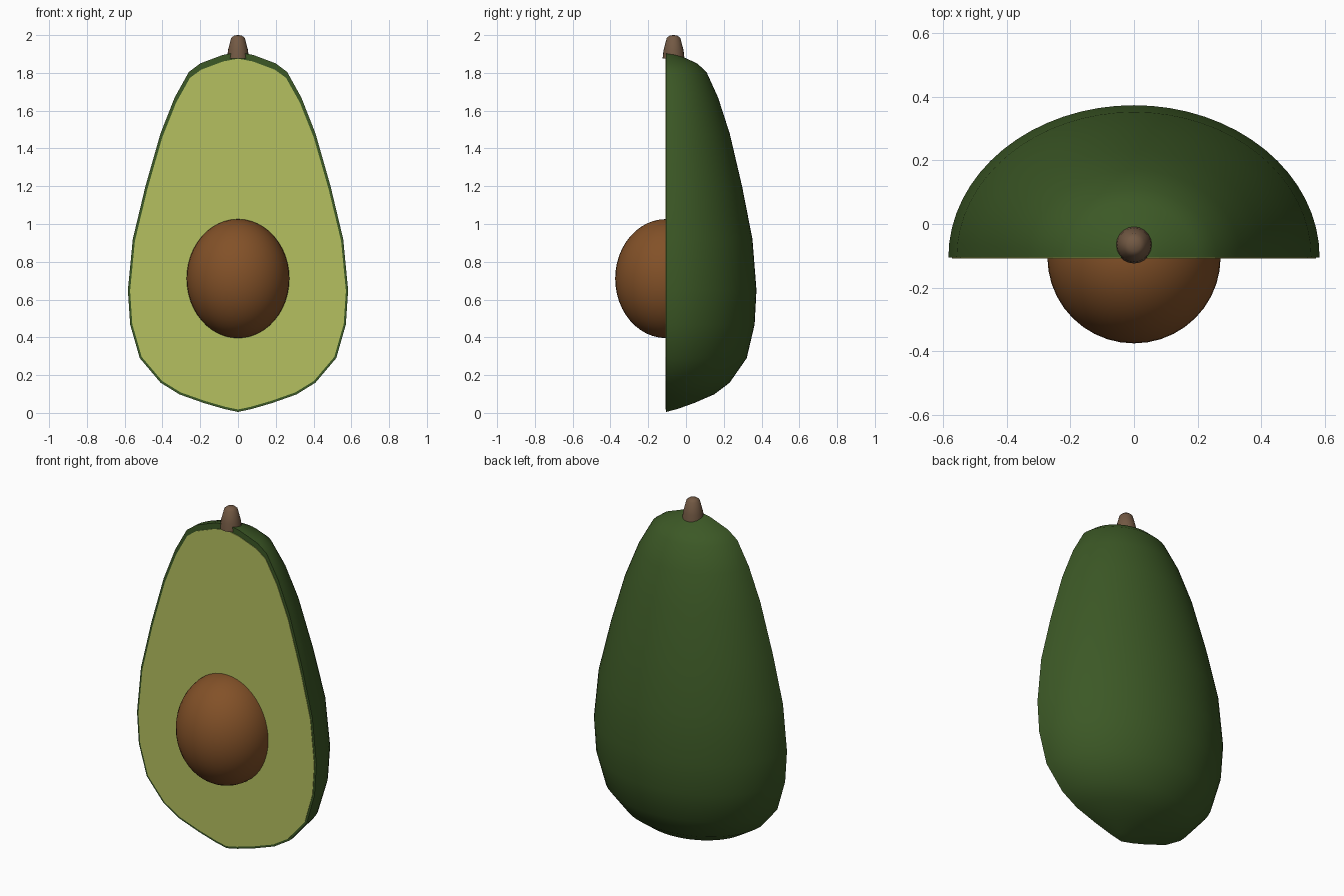
import bpy, bmesh, math

cube = bpy.data.objects.get("Cube")
if cube:
    bpy.data.objects.remove(cube)

CUT_Y = -0.105   # plane of the cut face
DEPTH = 0.82     # depth of the fruit relative to its half width


def material(name, color):
    m = bpy.data.materials.new(name)
    m.use_nodes = True
    m.diffuse_color = (*color, 1)
    bsdf = m.node_tree.nodes["Principled BSDF"]
    bsdf.inputs["Base Color"].default_value = (*color, 1)
    bsdf.inputs["Roughness"].default_value = 0.8
    return m


def finish(bm, name, mat, y, smooth=True):
    bmesh.ops.remove_doubles(bm, verts=bm.verts, dist=0.0001)
    bmesh.ops.recalc_face_normals(bm, faces=bm.faces)
    mesh = bpy.data.meshes.new(name)
    bm.to_mesh(mesh)
    bm.free()
    mesh.materials.append(mat)
    ob = bpy.data.objects.new(name, mesh)
    ob.location.y = y
    bpy.context.collection.objects.link(ob)
    bpy.ops.object.select_all(action='DESELECT')
    ob.select_set(True)
    bpy.context.view_layer.objects.active = ob
    if smooth:
        bpy.ops.object.shade_smooth_by_angle(angle=math.radians(45))
    return ob


def lathe(bm, profile, sweep, steps, depth=1.0):
    """Sweep a (radius, height) profile around z, starting at +x."""
    rings = []
    for i in range(steps + 1):
        a = sweep * i / steps
        rings.append([bm.verts.new((r * math.cos(a), r * math.sin(a) * depth, z))
                      for r, z in profile])
    for a, b in zip(rings, rings[1:]):
        for j in range(len(profile) - 1):
            bm.faces.new((a[j], b[j], b[j + 1], a[j + 1]))
    return rings


skin_green = material("skin green", (0.045, 0.098, 0.019))
flesh_green = material("flesh green", (0.46, 0.53, 0.117))
seed_brown = material("seed brown", (0.225, 0.082, 0.021))
stem_brown = material("stem brown", (0.17, 0.10, 0.057))

# Half outline of the fruit, bottom to top
outline = [(0, 0.005), (0.07, 0.02), (0.18, 0.052), (0.31, 0.098), (0.41, 0.16),
           (0.52, 0.29), (0.571, 0.468), (0.583, 0.65), (0.557, 0.92),
           (0.49, 1.2), (0.41, 1.48), (0.335, 1.67), (0.26, 1.805),
           (0.2, 1.85), (0.08, 1.895), (0, 1.91)]

# Skin: half lathe closed by a flat cut face
bm = bmesh.new()
rings = lathe(bm, outline, math.pi, 32, DEPTH)
bm.faces.new(rings[0] + rings[-1][-2:0:-1])
finish(bm, "skin", skin_green, CUT_Y)

# Flesh: thin plate just inside the skin rim
bm = bmesh.new()
inner = [(r * 0.98, 0.013 + z * 0.975) for r, z in outline]
loop = inner + [(-r, z) for r, z in inner[-2:0:-1]]
face = bm.faces.new([bm.verts.new((x, 0, z)) for x, z in loop])
plate = bmesh.ops.extrude_face_region(bm, geom=[face])
for v in plate["geom"]:
    if isinstance(v, bmesh.types.BMVert):
        v.co.y -= 0.003
finish(bm, "flesh", flesh_green, CUT_Y, smooth=False)

# Seed: ellipsoid half sunk in the flesh
bm = bmesh.new()
bmesh.ops.create_uvsphere(bm, u_segments=40, v_segments=24, radius=1)
bmesh.ops.scale(bm, vec=(0.272, 0.27, 0.315), verts=bm.verts)
seed = finish(bm, "seed", seed_brown, CUT_Y)
seed.location.z = 0.711

# Stem: tapered stub with a rounded tip
bm = bmesh.new()
lathe(bm, [(0, 1.875), (0.058, 1.875), (0.053, 1.92), (0.036, 1.985),
           (0.02, 1.998), (0, 2.0)], math.tau, 20)
finish(bm, "stem", stem_brown, -0.066)
